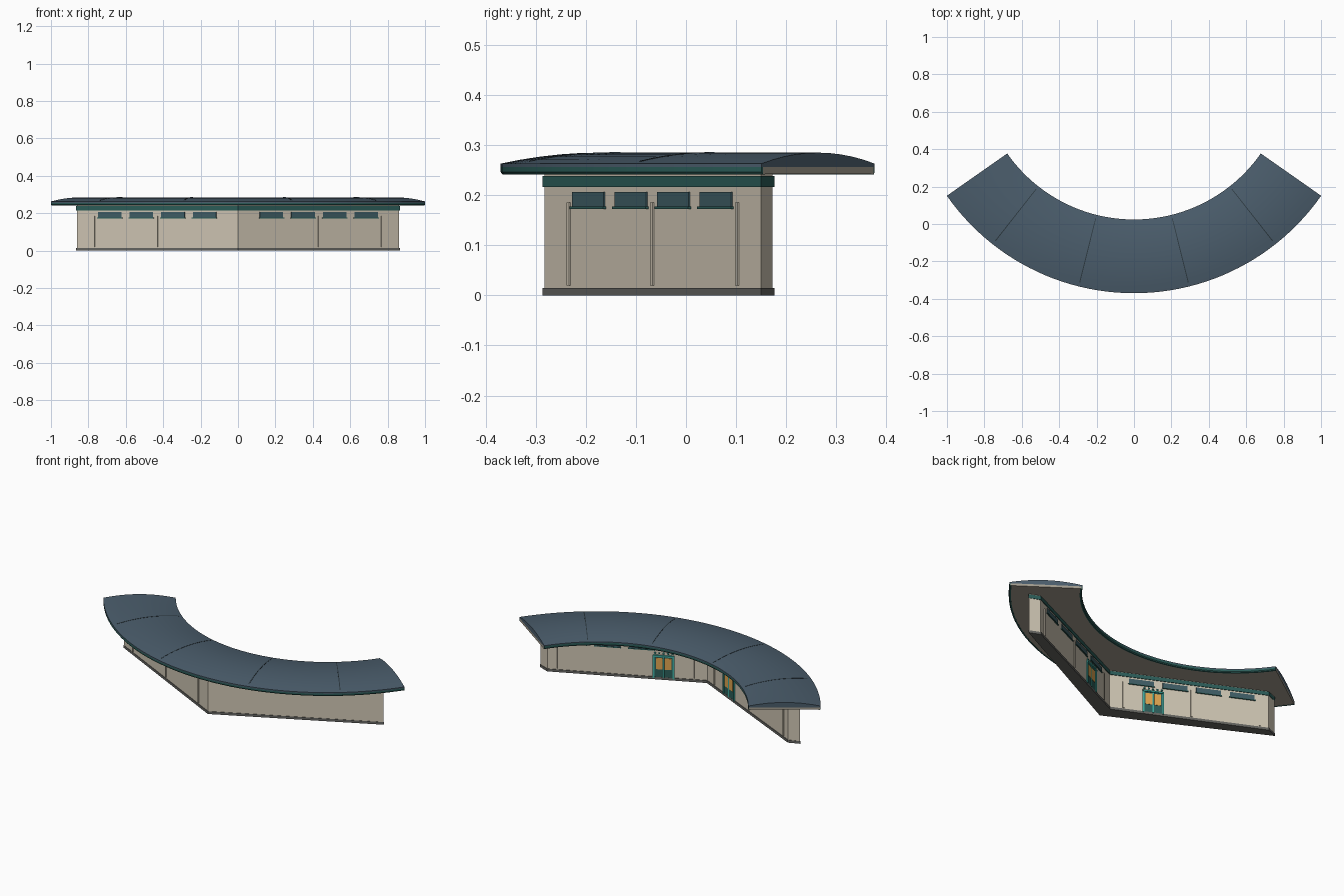
import bpy, math
from mathutils import Vector, Matrix

if "Cube" in bpy.data.objects:
    bpy.data.objects.remove(bpy.data.objects["Cube"])

def material(name, rgb):
    m = bpy.data.materials.new(name)
    m.diffuse_color = (*rgb, 1)
    m.use_nodes = True
    m.node_tree.nodes["Principled BSDF"].inputs["Base Color"].default_value = m.diffuse_color
    return m

BEIGE = material("beige", (0.62, 0.56, 0.45))
SOFFIT = material("soffit", (0.36, 0.33, 0.27))
SLATE = material("slate", (0.07, 0.11, 0.15))
GREEN = material("green", (0.025, 0.11, 0.10))
DARK = material("seam", (0.025, 0.04, 0.05))
GLASS = material("glass", (0.05, 0.11, 0.13))
GREY = material("plinth_grey", (0.13, 0.13, 0.12))
TEAL = material("teal", (0.05, 0.42, 0.36))
AMBER = material("amber", (0.75, 0.38, 0.08))

def make(name, verts, faces, mat, smooth=False, mirror=False):
    me = bpy.data.meshes.new(name)
    me.from_pydata(verts, [], faces)
    me.materials.append(mat)
    ob = bpy.data.objects.new(name, me)
    bpy.context.collection.objects.link(ob)
    bpy.context.view_layer.objects.active = ob
    bpy.ops.object.select_all(action='DESELECT')
    ob.select_set(True)
    bpy.ops.object.mode_set(mode='EDIT')
    bpy.ops.mesh.select_all(action='SELECT')
    bpy.ops.mesh.normals_make_consistent(inside=False)
    bpy.ops.object.mode_set(mode='OBJECT')
    if smooth:
        bpy.ops.object.shade_smooth_by_angle(angle=math.radians(30))
    if mirror:
        mod = ob.modifiers.new("mirror", 'MIRROR')
        mod.use_mirror_merge = False
    return ob

# Roof is a shallow arch swept round one centre
CY, R_IN, R_OUT, SWEEP = 0.8515, 0.8275, 1.2215, 55

def sweep(name, profile, a0, a1, steps, mat, smooth=True, mirror=False):
    n = len(profile)
    verts, faces = [], []
    for i in range(steps + 1):
        a = math.radians(a0 + (a1 - a0) * i / steps)
        verts += [(r * math.sin(a), CY - r * math.cos(a), z) for r, z in profile]
    for i in range(steps):
        for j in range(n):
            k = (j + 1) % n
            faces.append((i * n + j, i * n + k, (i + 1) * n + k, (i + 1) * n + j))
    faces += [tuple(range(n)), tuple(range(steps * n, steps * n + n))]
    return make(name, verts, faces, mat, smooth, mirror)

def crown(r):
    t = (2 * r - R_IN - R_OUT) / (R_OUT - R_IN)
    return 0.285 - 0.022 * t * t

def arch(r0, r1, lift, n=10):
    rs = [r0 + (r1 - r0) * i / n for i in range(n + 1)]
    return [(r, crown(r) + lift) for r in rs]

sweep("roof_shell", [(R_IN, 0.256)] + arch(R_IN, R_OUT, 0) + [(R_OUT, 0.256)],
      -SWEEP, SWEEP, 48, SLATE)
sweep("soffit", [(R_IN + .005, 0.242), (R_IN + .005, 0.257), (R_OUT - .005, 0.257), (R_OUT - .005, 0.242)],
      -SWEEP, SWEEP, 48, SOFFIT)
for name, r, s in (("outer_fascia", R_OUT, -1), ("inner_fascia", R_IN, 1)):
    sweep(name, [(r, 0.259), (r, 0.246), (r + s * .004, 0.241), (r + s * .012, 0.241), (r + s * .012, 0.259)],
          -SWEEP, SWEEP, 48, GREEN)
# Roof seams
for a in (14, 38.2):
    sweep("roof_seam", arch(0.845, 1.2, 0.001) + arch(1.2, 0.845, -0.003),
          a - 0.12, a + 0.12, 1, DARK, False, True)

# Chevron building body
OUT0, OUT1 = Vector((0, -0.283, 0)), Vector((0.862, 0.15, 0))
IN0, IN1 = Vector((0, -0.203, 0)), Vector((0.80, 0.173, 0))

def body(name, d, z0, z1, mat):
    half = [(0, OUT0.y - d), (OUT1.x + d, OUT1.y), (IN1.x, IN1.y + d), (0, IN0.y + d)]
    pts = half + [(-half[2][0], half[2][1]), (-half[1][0], half[1][1])]
    n = len(pts)
    verts = [(x, y, z) for z in (z0, z1) for x, y in pts]
    faces = [(i, (i + 1) % n, n + (i + 1) % n, n + i) for i in range(n)]
    # split the caps along the centre line
    for o in (0, n):
        faces += [tuple(o + i for i in (0, 1, 2, 3)), tuple(o + i for i in (0, 3, 4, 5))]
    return make(name, verts, faces, mat)

body("walls", 0, 0.01, 0.244, BEIGE)
body("plinth", 0.004, 0, 0.015, GREY)
body("top_trim", 0.004, 0.216, 0.238, GREEN)

# Wall-mounted boxes, placed by x position along one wing and mirrored
def wall_box(name, outer, x, w, z0, z1, depth, mat):
    a, b = (OUT0, OUT1) if outer else (IN0, IN1)
    t = (b - a).normalized()
    nrm = Vector((t.y, -t.x, 0)) * (1 if outer else -1)
    base = a + (b - a) * (x / b.x)
    h = w / 2 / t.x
    verts = [base + t * (h * s) + nrm * d + Vector((0, 0, z))
             for z in (z0, z1) for s, d in ((-1, -.004), (1, -.004), (1, depth), (-1, depth))]
    faces = [(0, 1, 2, 3), (4, 5, 6, 7)] + [(i, (i + 1) % 4, 4 + (i + 1) % 4, 4 + i) for i in range(4)]
    make(name, verts, faces, mat, mirror=True)

for outer in (True, False):
    for i in range(4):
        x = (0.178 if outer else 0.16) + 0.169 * i
        wall_box("window", outer, x, 0.125, 0.176, 0.206, 0.003, GLASS)
        wall_box("window_sill", outer, x, 0.134, 0.172, 0.177, 0.006, GREEN)
    for x in ((0.1, 0.432, 0.77) if outer else (0.07, 0.412, 0.755)):
        wall_box("wall_rib", outer, x, 0.009, 0.02, 0.185, 0.004, BEIGE)

# Double doors on the inner walls
D = 0.218
wall_box("door_panel", False, D, 0.10, 0.012, 0.142, 0.003, GREEN)
for s in (-1, 1):
    wall_box("door_glass", False, D + s * 0.022, 0.034, 0.062, 0.13, 0.005, AMBER)
    wall_box("door_post", False, D + s * 0.05, 0.008, 0.01, 0.145, 0.008, TEAL)
wall_box("door_mullion", False, D, 0.006, 0.012, 0.14, 0.006, TEAL)
wall_box("door_head", False, D, 0.108, 0.138, 0.147, 0.010, TEAL)
for i in range(5):
    wall_box("door_lamp", False, D - 0.044 + 0.022 * i, 0.008, 0.155, 0.162, 0.008, TEAL)
